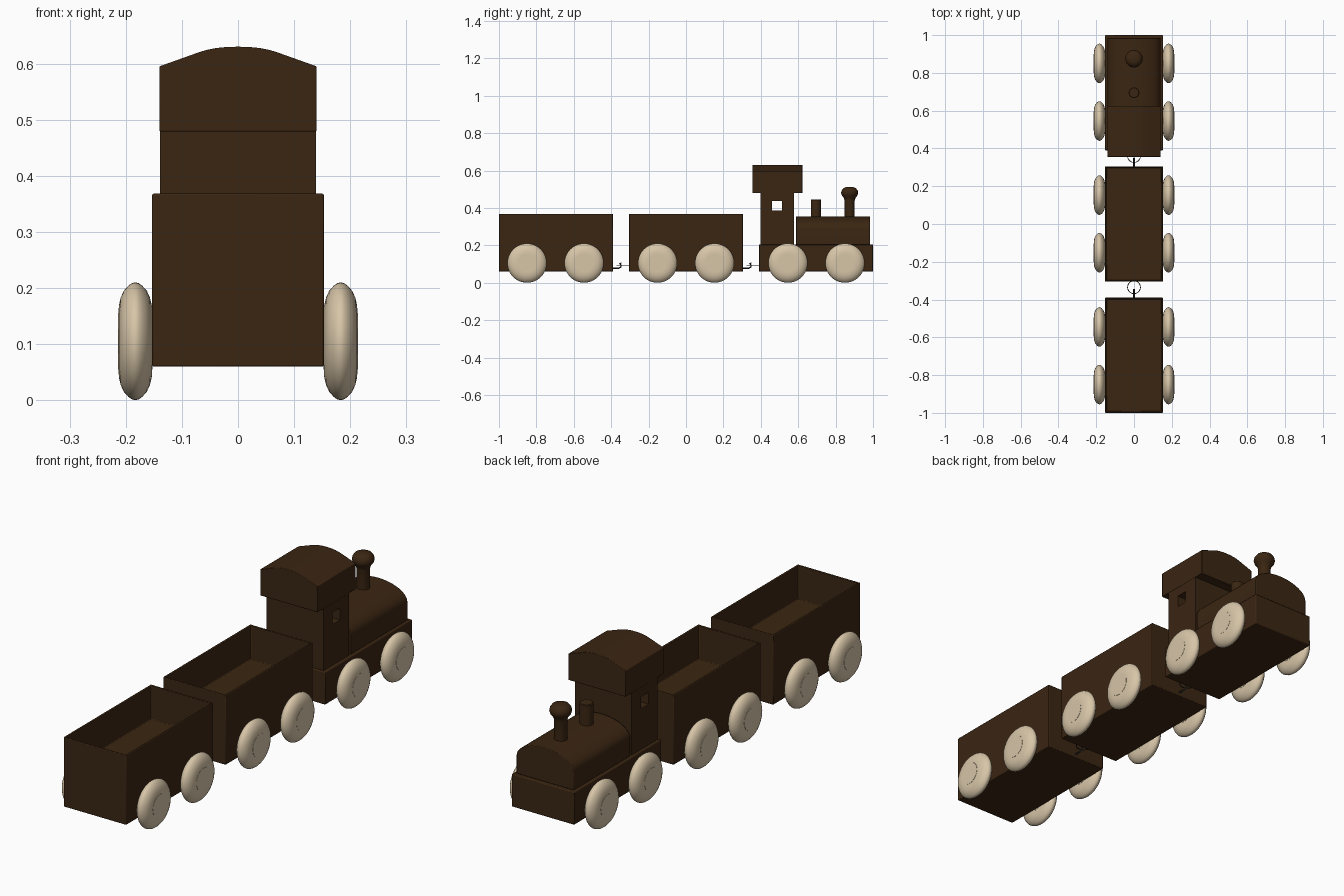
import bpy, bmesh, math
from mathutils import Matrix

if "Cube" in bpy.data.objects:
    bpy.data.objects.remove(bpy.data.objects["Cube"])


def material(name, rgb):
    m = bpy.data.materials.new(name)
    m.diffuse_color = (*rgb, 1)
    m.use_nodes = True
    m.node_tree.nodes["Principled BSDF"].inputs["Base Color"].default_value = m.diffuse_color
    return m


BROWN = material("dark brown wood", (0.043, 0.019, 0.006))
CREAM = material("pale wood", (0.68, 0.56, 0.39))
METAL = material("dark metal", (0.025, 0.02, 0.016))


def finish(name, bm, mat, bevel=0, smooth=False):
    bmesh.ops.recalc_face_normals(bm, faces=bm.faces)
    me = bpy.data.meshes.new(name)
    bm.to_mesh(me)
    bm.free()
    ob = bpy.data.objects.new(name, me)
    bpy.context.collection.objects.link(ob)
    me.materials.append(mat)
    if bevel:
        b = ob.modifiers.new("soft edges", 'BEVEL')
        b.width, b.segments = bevel, 2
        b.limit_method = 'ANGLE'
    if smooth:
        bpy.ops.object.select_all(action='DESELECT')
        bpy.context.view_layer.objects.active = ob
        ob.select_set(True)
        bpy.ops.object.shade_smooth_by_angle(angle=math.radians(35))
    return ob


def box_bm(x, y0, y1, z0, z1):
    bm = bmesh.new()
    bmesh.ops.create_cube(bm, size=1)
    for v in bm.verts:
        v.co = (v.co.x * 2 * x, y0 + (v.co.y + .5) * (y1 - y0), z0 + (v.co.z + .5) * (z1 - z0))
    return bm


def extrude_y(name, outline, y0, y1, bevel=0.003):
    """Extrude an (x, z) outline along y."""
    bm = bmesh.new()
    face = bm.faces.new([bm.verts.new((x, y0, z)) for x, z in outline])
    new = bmesh.ops.extrude_face_region(bm, geom=[face])["geom"]
    bmesh.ops.translate(bm, vec=(0, y1 - y0, 0), verts=[g for g in new if isinstance(g, bmesh.types.BMVert)])
    return finish(name, bm, BROWN, bevel, True)


def lathe(name, profile, mat, matrix, steps=48):
    """Spin an (r, z) profile around z, then place it."""
    bm = bmesh.new()
    vs = [bm.verts.new((r, 0, z)) for r, z in profile]
    es = [bm.edges.new(p) for p in zip(vs, vs[1:])]
    bmesh.ops.spin(bm, geom=vs + es, axis=(0, 0, 1), cent=(0, 0, 0), angle=math.tau, steps=steps)
    bmesh.ops.remove_doubles(bm, verts=bm.verts, dist=1e-5)
    bmesh.ops.transform(bm, matrix=matrix, verts=bm.verts)
    return finish(name, bm, mat, 0, True)


def wire(name, pts, cyclic=False, radius=0.003):
    cu = bpy.data.curves.new(name, 'CURVE')
    cu.dimensions = '3D'
    cu.bevel_depth, cu.bevel_resolution = radius, 2
    cu.use_fill_caps = True
    sp = cu.splines.new('POLY')
    sp.points.add(len(pts) - 1)
    for p, c in zip(sp.points, pts):
        p.co = (*c, 1)
    sp.use_cyclic_u = cyclic
    ob = bpy.data.objects.new(name, cu)
    bpy.context.collection.objects.link(ob)
    cu.materials.append(METAL)


# open wagons
def wagon(name, y0):
    y1 = y0 + 0.61
    bm = box_bm(0.153, y0, y1, 0.06, 0.368)
    bm.faces.ensure_lookup_table()
    top = max(bm.faces, key=lambda f: f.calc_center_median().z)
    bmesh.ops.inset_region(bm, faces=[top], thickness=0.01)
    new = bmesh.ops.extrude_face_region(bm, geom=[top])["geom"]
    bmesh.ops.translate(bm, vec=(0, 0, -0.15), verts=[g for g in new if isinstance(g, bmesh.types.BMVert)])
    if top.is_valid:
        bm.faces.remove(top)
    finish(name, bm, BROWN, 0.003, True)


wagon("rear_wagon", -1.0)
wagon("middle_wagon", -0.305)

# locomotive base
finish("engine_base", box_bm(0.153, 0.39, 1.0, 0.06, 0.205), BROWN, 0.004, True)

# boiler with arched top
arch = [(0.14 * math.cos(a), 0.285 + 0.07 * math.sin(a)) for a in [math.pi * i / 24 for i in range(25)]]
extrude_y("boiler", [(-0.14, 0.204), (0.14, 0.204)] + arch, 0.588, 0.985)

# cab with a square window through both sides
cab = finish("cab", box_bm(0.139, 0.398, 0.578, 0.204, 0.48), BROWN)
cutter = finish("window_cutter", box_bm(0.3, 0.46, 0.513, 0.385, 0.437), BROWN)
cutter.hide_render = True
cutter.hide_set(True)
cut = cab.modifiers.new("window", 'BOOLEAN')
cut.object, cut.operation, cut.solver = cutter, 'DIFFERENCE', 'EXACT'
bpy.context.view_layer.objects.active = cab
bpy.ops.object.modifier_apply(modifier="window")
bpy.data.objects.remove(cutter)

# cab roof, straight slopes into a rounded crown
half = [(0.14, 0.595), (0.07, 0.62), (0.055, 0.6245), (0.04, 0.6275), (0.02, 0.6295)]
crown = half + [(0, 0.63)] + [(-x, z) for x, z in reversed(half)]
extrude_y("cab_roof", [(-0.14, 0.479), (0.14, 0.479)] + crown, 0.355, 0.622, 0.002)

# chimney and steam dome
lathe("chimney", [(0, 0.34), (0.027, 0.34), (0.027, 0.44), (0.032, 0.455), (0.042, 0.467), (0.046, 0.48),
                  (0.043, 0.493), (0.034, 0.505), (0.02, 0.511), (0, 0.512)], BROWN,
      Matrix.Translation((0, 0.875, 0)))
lathe("steam_dome", [(0, 0.34), (0.028, 0.34), (0.028, 0.443), (0.025, 0.446), (0, 0.446)], BROWN,
      Matrix.Translation((0, 0.695, 0)))

# wheels: rounded tyre with a flat hub disc
rim = [(0.05, 0.03), (0.064, 0.0293), (0.078, 0.026), (0.09, 0.0205), (0.099, 0.0125), (0.1035, 0.006)]
tyre = [(0, 0.03)] + rim + [(0.105, 0)] + [(r, -z) for r, z in reversed(rim)] + [(0, -0.03)]
hub = [(0, 0.031), (0.05, 0.031), (0.05, -0.031), (0, -0.031)]
for i, y in enumerate((-0.85, -0.545, -0.152, 0.153, 0.545, 0.85)):
    for side, s in (("right", 1), ("left", -1)):
        place = Matrix.Translation((s * 0.183, y, 0.105)) @ Matrix.Rotation(math.pi / 2, 4, 'Y')
        lathe(f"wheel_{side}_{i + 1}", tyre, CREAM, place)
        lathe(f"hub_{side}_{i + 1}", hub, CREAM, place, 32)

# couplings: hook on the wagon behind, ring on the vehicle ahead
for n, (hook_y, ring_y) in enumerate(((-0.39, -0.335), (0.305, 0.36)), 1):
    wire(f"hook_{n}", [(0, hook_y - 0.01, 0.078), (0, hook_y + 0.03, 0.078), (0, hook_y + 0.042, 0.084),
                       (0, hook_y + 0.043, 0.094), (0, hook_y + 0.036, 0.102), (0, hook_y + 0.045, 0.106)],
         radius=0.004)
    wire(f"ring_{n}", [(0.034 * math.cos(math.tau * k / 32), ring_y + 0.034 * math.sin(math.tau * k / 32), 0.094)
                       for k in range(32)], True, 0.002)
